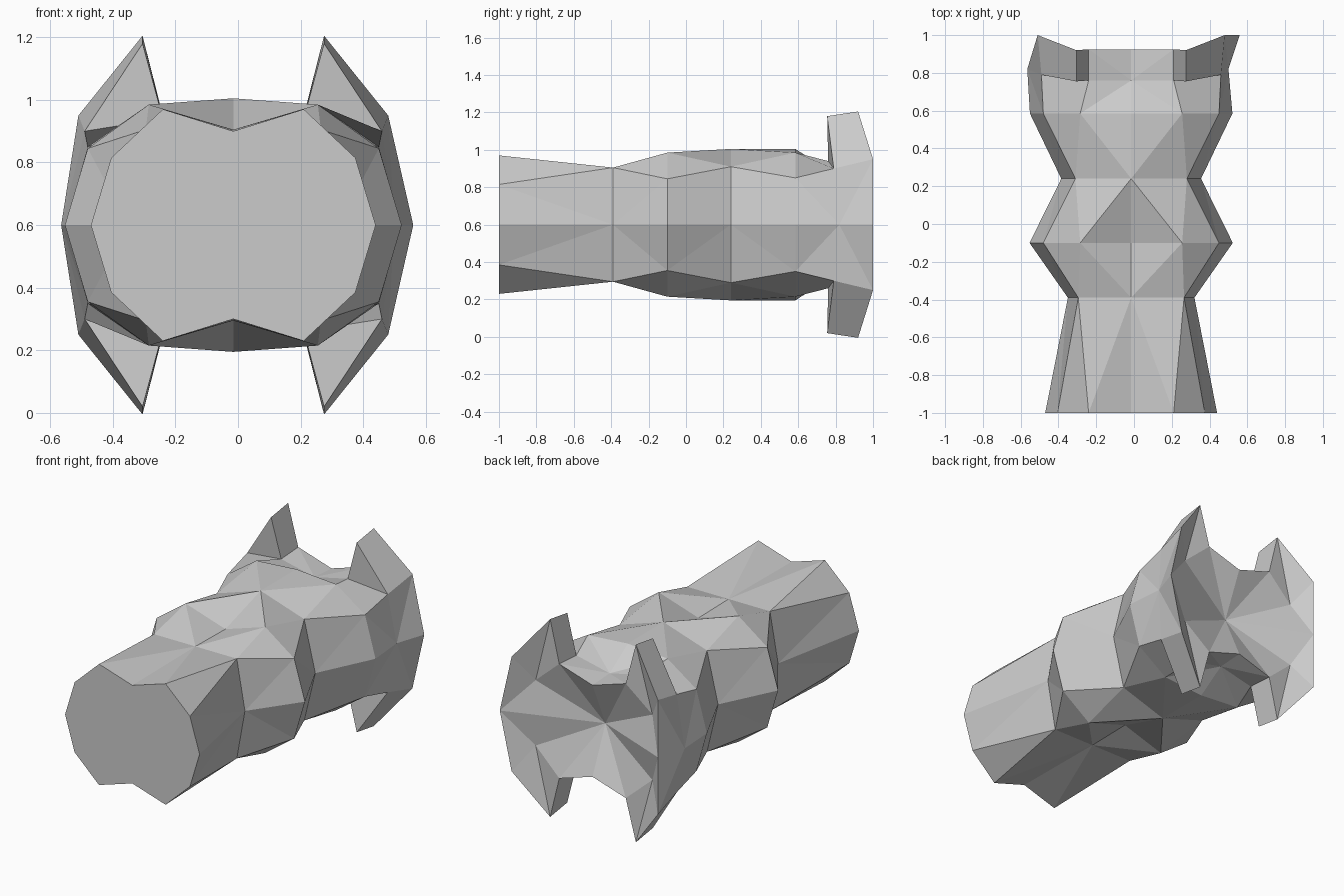
import bpy, bmesh

cube = bpy.data.objects.get("Cube")
if cube:
    bpy.data.objects.remove(cube, do_unlink=True)

MID_X, MID_Z = -0.015, 0.6

# One quarter of each ring as (x, y, height above the axis):
# ridge middle, corner, shoulder, side
RINGS = [
    [(0, -1, .30), (.225, -1, .37), (.39, -1, .215), (.455, -1, 0)],
    [(0, -.39, .305), (.28, -.39, .305), (.28, -.39, .305), (.335, -.39, 0)],
    [(0, -.1, .30), (.27, -.1, .385), (.465, -.1, .245), (.538, -.1, 0)],
    [(0, .24, .405), (.295, .24, .31), (.295, .24, .31), (.37, .24, 0)],
    [(0, .585, .405), (.27, .585, .385), (.465, .585, .25), (.536, .585, 0)],
    [(0, .76, .29), (.225, .76, .34), (.475, .79, .30), (.53, .82, 0)],
    [(0, .925, .28), (.225, .925, .35), (.495, 1, .35), (.54, 1, 0)],
]

bm = bmesh.new()


def vert(p, sx=1, sz=1):
    return bm.verts.new((MID_X + sx * p[0], p[1], MID_Z + sz * p[2]))


def full_ring(q):
    """Mirror a quarter profile into twelve points around the axis."""
    right = [vert(p) for p in q] + [vert(p, 1, -1) for p in q[2::-1]]
    left = [vert(p, -1, -1) for p in q[1:]] + [vert(p, -1, 1) for p in q[2:0:-1]]
    return right + left


rings = [full_ring(q) for q in RINGS]

# Slight lean of the rear flare towards one side
rings[5][3].co.x, rings[5][9].co.x = .50, -.565
rings[6][3].co.x, rings[6][9].co.x = .56, -.51

# Faceted body skin
for k in range(6):
    even, odd = (rings[k], rings[k + 1]) if k % 2 == 0 else (rings[k + 1], rings[k])
    for i in range(12):
        j = (i + 1) % 12
        if i % 3 == 1:
            if k < 5:
                bm.faces.new((even[i], even[j], odd[j], odd[i]))
            continue
        c, o = (i, j) if i % 3 == 0 else (j, i)
        bm.faces.new((even[c], even[o], odd[c]))
        bm.faces.new((even[o], odd[o], odd[c]))

# Front cap
bm.faces.new(rings[0])

# Four fins, each closing one corner of the rear flare
rim = list(rings[6])
for corner, shoulder, side, sx, sz in ((1, 2, 3, 1, 1), (5, 4, 3, 1, -1),
                                       (7, 8, 9, -1, -1), (11, 10, 9, -1, 1)):
    c5, s5 = rings[5][corner], rings[5][shoulder]
    c6, s6 = rings[6][corner], rings[6][shoulder]
    tip_front = vert((.29, .755, .58), sx, sz)
    tip_back = vert((.29, .92, .605), sx, sz)
    inner = vert((.395, .91, .20), sx, sz)
    bm.faces.new((c5, s5, tip_front))
    bm.faces.new((c5, tip_front, tip_back, c6))
    bm.faces.new((s5, s6, tip_back, tip_front))
    bm.faces.new((c6, tip_back, inner))
    bm.faces.new((tip_back, s6, inner))
    bm.faces.new((s6, rings[6][side], inner))
    rim[shoulder] = inner

# Dished rear
centre = vert((0, .80, 0))
for i in range(12):
    bm.faces.new((rim[i], rim[(i + 1) % 12], centre))

bmesh.ops.remove_doubles(bm, verts=bm.verts, dist=.0005)
bmesh.ops.recalc_face_normals(bm, faces=bm.faces)

mesh = bpy.data.meshes.new("finned_body")
bm.to_mesh(mesh)
bm.free()
body = bpy.data.objects.new("finned_body", mesh)
bpy.context.collection.objects.link(body)

# Plain grey material
grey = bpy.data.materials.new("plain_grey")
grey.use_nodes = True
colour = (.6, .6, .6, 1)
grey.diffuse_color = colour
grey.node_tree.nodes["Principled BSDF"].inputs["Base Color"].default_value = colour
mesh.materials.append(grey)
